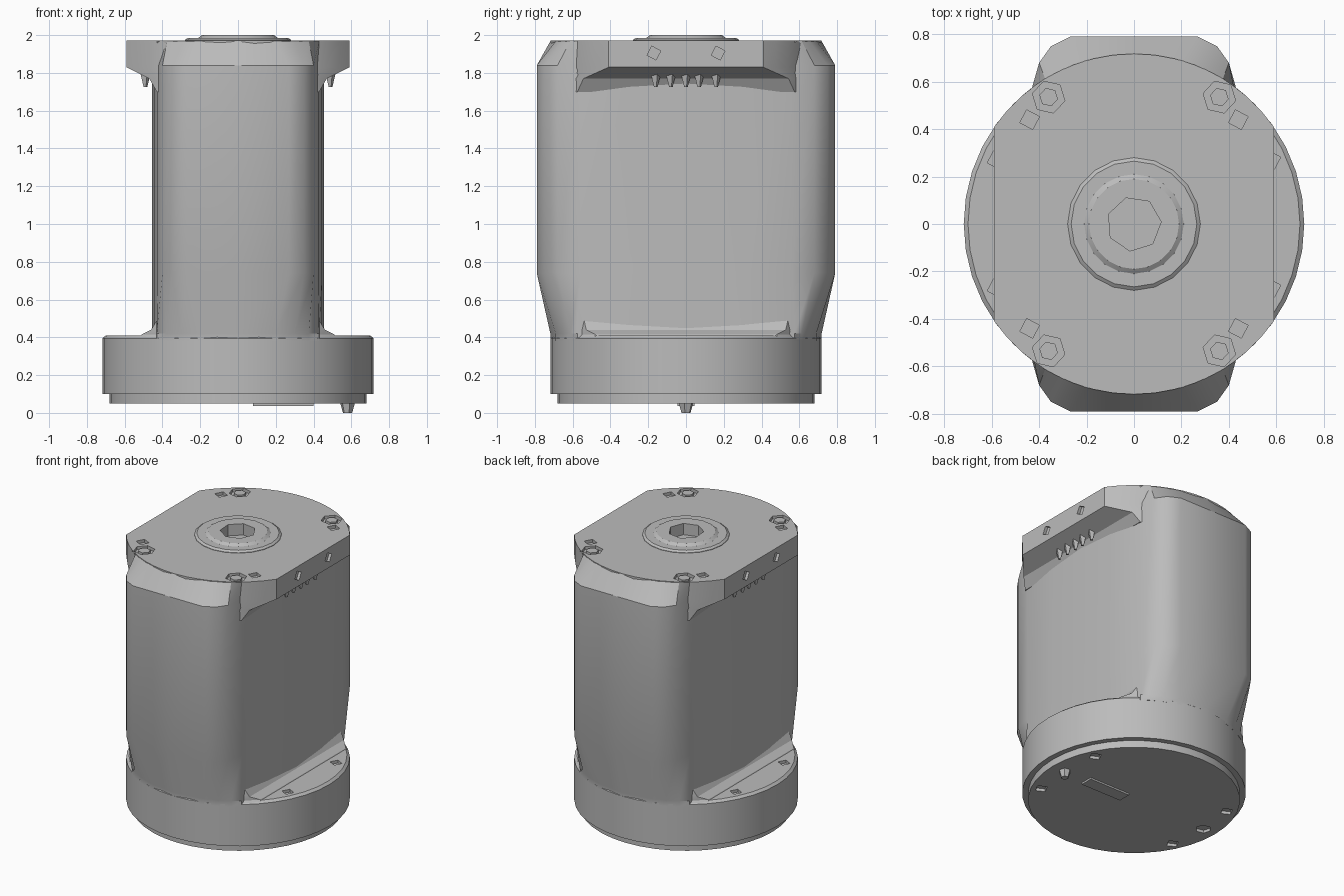
import bpy, bmesh
from math import acos, cos, sin, pi
from mathutils import Matrix, Vector

if "Cube" in bpy.data.objects:
    bpy.data.objects.remove(bpy.data.objects["Cube"], do_unlink=True)

# Single plain grey
grey = bpy.data.materials.new("plain grey")
grey.use_nodes = True
grey.diffuse_color = (0.5, 0.5, 0.5, 1)
grey.node_tree.nodes["Principled BSDF"].inputs["Base Color"].default_value = (0.5, 0.5, 0.5, 1)


def finish(name, bm):
    bmesh.ops.recalc_face_normals(bm, faces=bm.faces)
    mesh = bpy.data.meshes.new(name)
    bm.to_mesh(mesh)
    bm.free()
    obj = bpy.data.objects.new(name, mesh)
    bpy.context.collection.objects.link(obj)
    mesh.materials.append(grey)
    return obj


def activate(obj):
    bpy.ops.object.select_all(action="DESELECT")
    obj.select_set(True)
    bpy.context.view_layer.objects.active = obj


def loft(name, rings):
    """Skin a stack of (outline, z) rings and cap both ends."""
    bm = bmesh.new()
    rows = [[bm.verts.new((x, y, z)) for x, y in pts] for pts, z in rings]
    n = len(rows[0])
    for a, b in zip(rows, rows[1:]):
        for i in range(n):
            j = (i + 1) % n
            bm.faces.new((a[i], a[j], b[j], b[i]))
    bm.faces.new(rows[0][::-1])
    bm.faces.new(rows[-1])
    return finish(name, bm)


def mirrored(q):
    """Quarter outline from the x axis to the y axis -> full outline."""
    half = q + [(-x, y) for x, y in q[-2::-1]]
    return half + [(x, -y) for x, y in half[-2:0:-1]]


def clipped(side, r=0.718, steps=8):
    """Circle cut flat at x = +side and x = -side."""
    a = acos(side / r)
    arc = [a + (pi / 2 - a) * i / steps for i in range(steps + 1)]
    return mirrored([(side, 0)] + [(r * cos(t), r * sin(t)) for t in arc])


def circle(r, n=40):
    return [(r * cos(2 * pi * i / n), r * sin(2 * pi * i / n)) for i in range(n)]


def add_prism(bm, pos, r, depth, sides, axis=(0, 0, 1), r2=None, turn=0.3):
    rot = Vector((0, 0, 1)).rotation_difference(Vector(axis)).to_matrix().to_4x4()
    bmesh.ops.create_cone(bm, cap_ends=True, segments=sides, radius1=r,
                          radius2=r if r2 is None else r2, depth=depth,
                          matrix=Matrix.Translation(pos) @ rot @ Matrix.Rotation(turn, 4, "Z"))


# Slab-sided body, blending into the round ends
wide = mirrored([(.455, 0), (.445, .3), (.425, .56), (.40, .68), (.35, .75), (.27, .79), (0, .79)])
neck = mirrored([(.455, 0), (.445, .3), (.43, .575), (.375, .613), (.30, .652), (.2, .69), (0, .718)])
body = loft("body", [(neck, .38), (neck, .42), (wide, .74), (wide, 1.84), (neck, 1.968)])

# Round base with a stepped lower lip, and the fillet between base and body
base = loft("base", [(circle(.68), .05), (circle(.68), .1), (circle(.718), .1),
                     (circle(.718), .395), (circle(.70), .41)])
fillet = loft("base_fillet", [(clipped(.52, .71), .4), (clipped(.51, .70), .415),
                              (clipped(.46, .70), .44), (clipped(.43, .69), .49)])

# Flat-sided top flange with a sloped underside
flange = loft("top_flange", [(clipped(.43), 1.7), (clipped(.47), 1.77),
                             (clipped(.59), 1.83), (clipped(.59), 1.972)])

# Stepped hub
hub = loft("hub", [(circle(r, 20), z) for r, z in
                   [(.28, 1.95), (.28, 1.975), (.265, 1.986), (.21, 1.986), (.19, 2.0)]])

# Cutters: hub bore, screw recesses, small square holes
bm = bmesh.new()
add_prism(bm, (0, 0, 2), .115, .16, 7)
signs = [(sx, sy) for sx in (-1, 1) for sy in (-1, 1)]
for sx, sy in signs:
    add_prism(bm, (sx * .36, sy * .535, 1.98), .07, .06, 6)
    add_prism(bm, (sx * .44, sy * .44, 1.98), .043, .06, 4)
    add_prism(bm, (sx * .6, sy * .17, 1.905), .038, .06, 4, axis=(sx, 0, 0))
    add_prism(bm, (sx * .58, sy * .27, .42), .04, .06, 4)
    add_prism(bm, (sx * .55, sy * .27, .04), .045, .06, 4)
add_prism(bm, (-.58, 0, .04), .05, .06, 6)
cutter = finish("hole_cutter", bm)
cutter.hide_render = True
for obj in (body, base, flange, hub):
    mod = obj.modifiers.new("holes", "BOOLEAN")
    mod.operation = "DIFFERENCE"
    mod.solver = "EXACT"
    mod.object = cutter
    activate(obj)
    bpy.ops.object.modifier_apply(modifier=mod.name)
bpy.data.objects.remove(cutter, do_unlink=True)

# Screw heads in the top recesses
bm = bmesh.new()
for sx, sy in signs:
    add_prism(bm, (sx * .36, sy * .535, 1.955), .04, .03, 6)
screws = finish("top_screws", bm)

# Pointed pegs below the flange
bm = bmesh.new()
for sx in (-1, 1):
    for y in (-.16, -.08, 0, .07, .16):
        add_prism(bm, (sx * .49, y, 1.765), .01, .08, 4, r2=.03)
pegs = finish("flange_pegs", bm)

# Locating pin and raised key under the base
bm = bmesh.new()
add_prism(bm, (.58, 0, .03), .025, .06, 6, r2=.042)
pin = finish("locating_pin", bm)
bm = bmesh.new()
bmesh.ops.create_cube(bm, size=1, matrix=Matrix.Translation((.24, 0, .05)) @ Matrix.Diagonal((.32, .09, .025, 1)))
key = finish("base_key", bm)

# Smooth the large shells, keeping edges sharp
for obj in (body, base, fillet, flange, hub):
    activate(obj)
    bpy.ops.object.shade_smooth_by_angle(angle=0.5)
